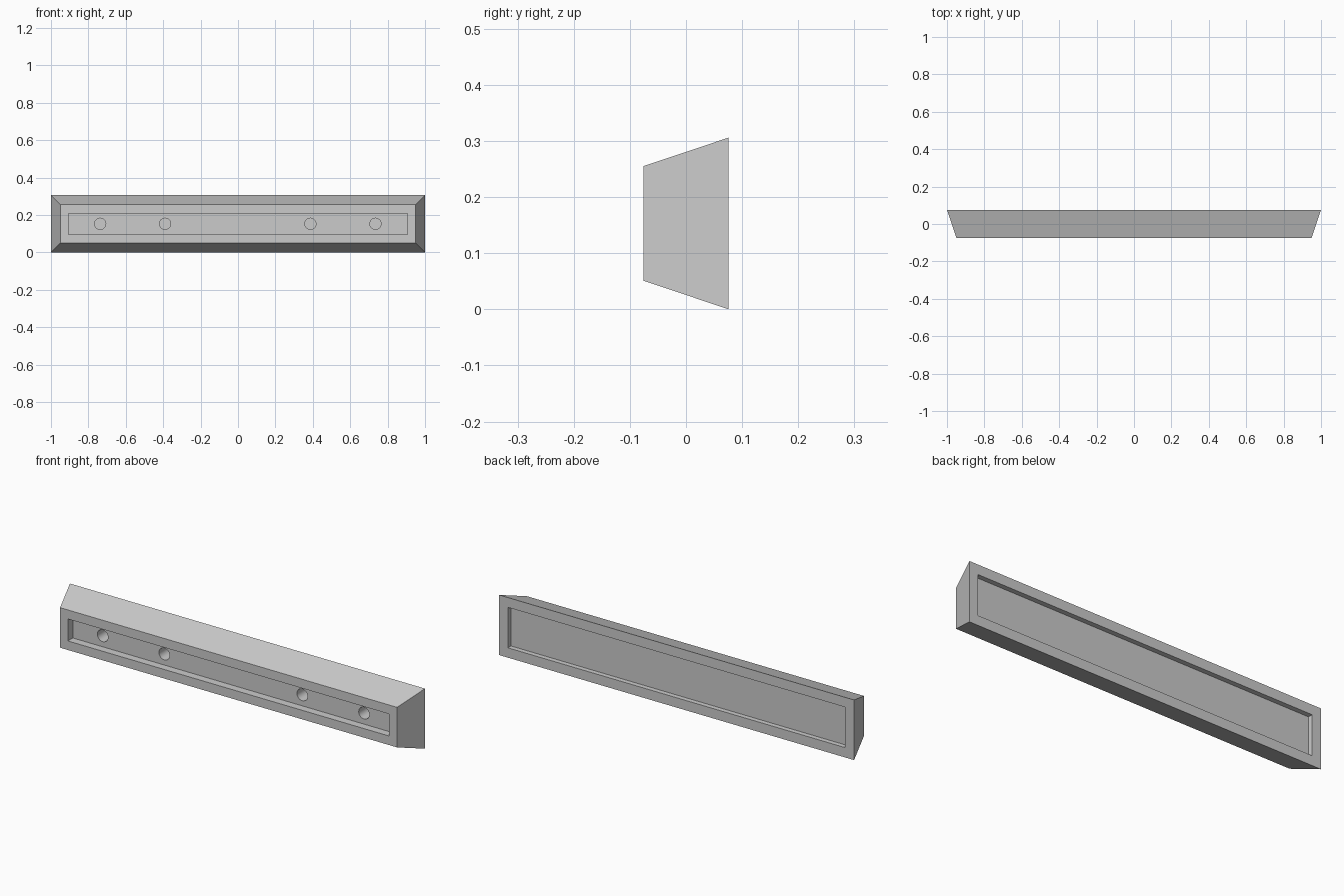
import bpy
import bmesh
import math
from mathutils import Matrix, Vector

default_cube = bpy.data.objects.get("Cube")
if default_cube:
    bpy.data.objects.remove(default_cube, do_unlink=True)

MID_Z = 0.153
FRONT_Y, BACK_Y = -0.076, 0.076

grey = bpy.data.materials.new("light_grey")
grey.use_nodes = True
grey.diffuse_color = (0.6, 0.6, 0.6, 1)
grey.node_tree.nodes["Principled BSDF"].inputs["Base Color"].default_value = grey.diffuse_color


def make_object(name, bm):
    bmesh.ops.recalc_face_normals(bm, faces=bm.faces)
    mesh = bpy.data.meshes.new(name)
    bm.to_mesh(mesh)
    bm.free()
    mesh.materials.append(grey)
    obj = bpy.data.objects.new(name, mesh)
    bpy.context.collection.objects.link(obj)
    return obj


def recess(bm, side, half_x, half_z, depth):
    """Inset the face pointing along y * side to a rectangle and sink it."""
    face = max(bm.faces, key=lambda f: f.normal.y * side)
    bmesh.ops.inset_region(bm, faces=[face], thickness=0.02)
    for v in face.verts:
        v.co.x = math.copysign(half_x, v.co.x)
        v.co.z = MID_Z + math.copysign(half_z, v.co.z - MID_Z)
    floor = bmesh.ops.extrude_discrete_faces(bm, faces=[face])["faces"][0]
    bmesh.ops.translate(bm, verts=floor.verts, vec=Vector((0, -side * depth, 0)))


# Bar: block tapering towards the front, with a recess in front and back
bm = bmesh.new()
bmesh.ops.create_cube(bm, size=2)
for v in bm.verts:
    front = v.co.y < 0
    v.co.x *= 0.949 if front else 1.0
    v.co.z = MID_Z + v.co.z * (0.102 if front else MID_Z)
    v.co.y = FRONT_Y if front else BACK_Y
bm.normal_update()
recess(bm, -1, 0.905, 0.056, 0.04)
recess(bm, 1, 0.95, 0.103, 0.025)
bar = make_object("recessed_bar", bm)

# Round blind holes sunk into the floor of the front recess
bm = bmesh.new()
for x in (-0.737, -0.39, 0.387, 0.735):
    place = Matrix.Translation((x, -0.03, MID_Z)) @ Matrix.Rotation(math.pi / 2, 4, "X")
    bmesh.ops.create_cone(bm, cap_ends=True, segments=32, radius1=0.03,
                          radius2=0.03, depth=0.13, matrix=place)
cutter = make_object("hole_cutter", bm)
cutter.hide_render = True
cutter.hide_set(True)

cut = bar.modifiers.new("screw_holes", "BOOLEAN")
cut.operation = "DIFFERENCE"
cut.solver = "EXACT"
cut.object = cutter

# Bake the cut, then smooth the hole walls and keep all edges sharp
bpy.ops.object.select_all(action="DESELECT")
bar.select_set(True)
bpy.context.view_layer.objects.active = bar
bpy.ops.object.modifier_apply(modifier=cut.name)
bpy.data.objects.remove(cutter, do_unlink=True)
bpy.ops.object.shade_smooth_by_angle(angle=math.radians(30))
